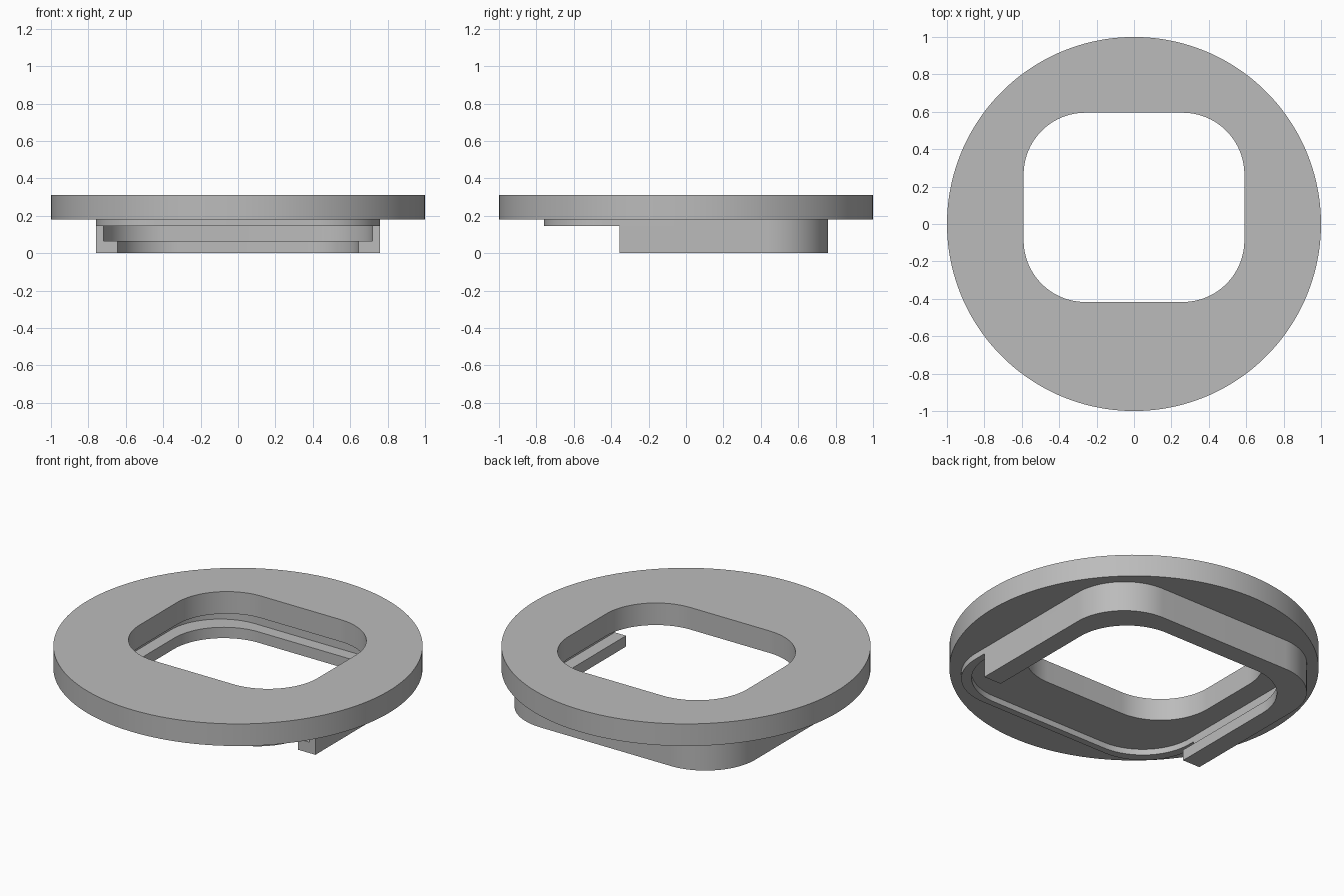
import bpy, bmesh, math
from math import cos, sin, pi

cube = bpy.data.objects.get("Cube")
if cube:
    bpy.data.objects.remove(cube, do_unlink=True)

STEPS = 32      # points per quarter turn
CORNER = 0.33   # shared corner radius

grey = bpy.data.materials.new("plain grey")
grey.use_nodes = True
colour = (0.5, 0.5, 0.5, 1)
grey.diffuse_color = colour
grey.node_tree.nodes["Principled BSDF"].inputs["Base Color"].default_value = colour


def arc(cx, cy, r, quarter):
    """Quarter arc, counter-clockwise, starting at the given quadrant."""
    angles = [(quarter + i / (STEPS - 1)) * pi / 2 for i in range(STEPS)]
    return [(cx + r * cos(a), cy + r * sin(a)) for a in angles]


def rounded(half, front, back):
    c, f, b = half - CORNER, front + CORNER, back - CORNER
    return (arc(c, b, CORNER, 0) + arc(-c, b, CORNER, 1)
            + arc(-c, f, CORNER, 2) + arc(c, f, CORNER, 3))


def circle(r):
    n = 4 * STEPS
    return [(r * cos((i + 0.5) * 2 * pi / n), r * sin((i + 0.5) * 2 * pi / n))
            for i in range(n)]


def horseshoe(half, end):
    c = half - CORNER
    return ([(half, end)] + arc(c, c, CORNER, 0)
            + arc(-c, c, CORNER, 1) + [(-half, end)])


def sweep(name, section, closed):
    """Join outlines, given as (outline, height), into a solid."""
    bm = bmesh.new()
    rows = [[bm.verts.new((x, y, z)) for x, y in path] for path, z in section]
    n = len(rows[0])
    for a, b in zip(rows, rows[1:] + rows[:1]):
        for i in range(n if closed else n - 1):
            j = (i + 1) % n
            bm.faces.new((a[i], a[j], b[j], b[i]))
    if not closed:
        for i in (0, n - 1):
            bm.faces.new([row[i] for row in rows])
    bmesh.ops.recalc_face_normals(bm, faces=bm.faces)
    for face in bm.faces:
        face.smooth = True
    mesh = bpy.data.meshes.new(name)
    bm.to_mesh(mesh)
    bm.free()
    mesh.set_sharp_from_angle(angle=math.radians(30))
    mesh.materials.append(grey)
    obj = bpy.data.objects.new(name, mesh)
    bpy.context.collection.objects.link(obj)


def ring(name, outer, inner, low, high):
    sweep(name, [(outer, low), (outer, high), (inner, high), (inner, low)], True)


# Round plate with an off-centre rounded opening
ring("round_plate", circle(1), rounded(0.59, -0.417, 0.595), 0.18, 0.312)

# Thin rim under the plate
ring("under_rim", rounded(0.76, -0.76, 0.76), rounded(0.72, -0.72, 0.72), 0.145, 0.18)

# Horseshoe rail with an inward lip, open at the front
wall, groove, lip = (horseshoe(h, -0.355) for h in (0.76, 0.72, 0.645))
sweep("slide_rail", [(wall, 0), (wall, 0.145), (groove, 0.145),
                     (groove, 0.065), (lip, 0.065), (lip, 0)], False)
